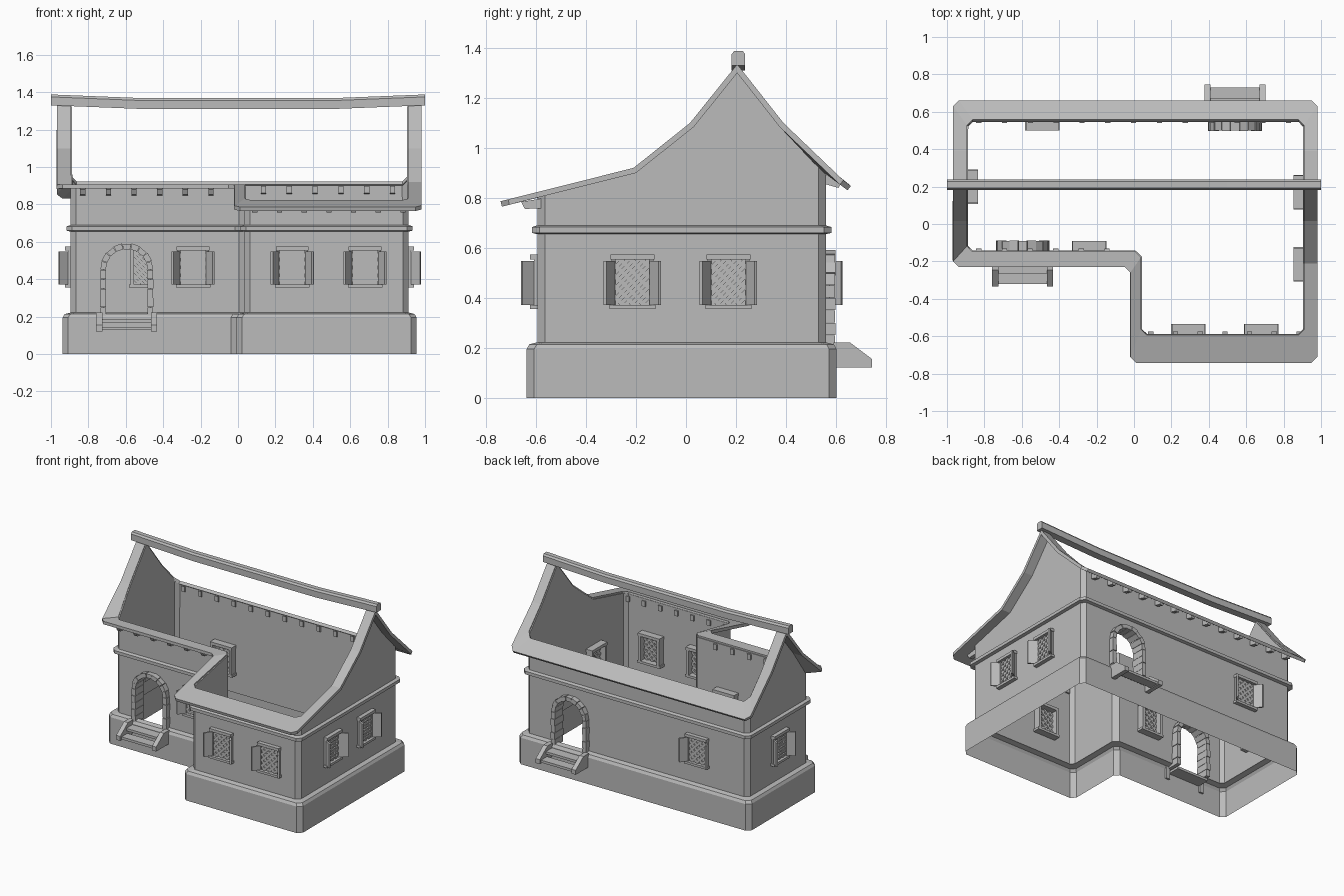
import bpy, bmesh, math
from mathutils import Matrix, Vector

cube = bpy.data.objects.get("Cube")
if cube:
    bpy.data.objects.remove(cube, do_unlink=True)

stone = bpy.data.materials.new("plain_grey")
stone.use_nodes = True
GREY = (0.5, 0.5, 0.5, 1)
stone.diffuse_color = GREY
stone.node_tree.nodes["Principled BSDF"].inputs["Base Color"].default_value = GREY

# Roof section as (y, height)
SLOPE = [(-0.744, 0.786), (-0.21, 0.92), (0.016, 1.10), (0.205, 1.335),
         (0.39, 1.10), (0.556, 0.925), (0.66, 0.848)]


def roof_z(x, y):
    y = min(max(y, SLOPE[0][0]), SLOPE[-1][0])
    for (a, za), (b, zb) in zip(SLOPE, SLOPE[1:]):
        if y <= b:
            z = za + (zb - za) * (y - a) / (b - a)
            break
    # the shallow eave over the recessed entrance stays level
    return min(z, 0.907) if x < 0.5 and y < -0.1 else z


def finish(bm, name, matrix=Matrix(), normals=True):
    if normals:
        bmesh.ops.recalc_face_normals(bm, faces=bm.faces)
    mesh = bpy.data.meshes.new(name)
    bm.to_mesh(mesh)
    bm.free()
    mesh.materials.append(stone)
    ob = bpy.data.objects.new(name, mesh)
    ob.matrix_world = matrix
    bpy.context.collection.objects.link(ob)
    return ob


def prism(bm, pts, lo, hi, axis):
    """Extrude a 2D polygon along axis; pts hold the two other coordinates."""
    rings = []
    for d in (lo, hi):
        ring = []
        for p in pts:
            co = list(p)
            co.insert(axis, d)
            ring.append(bm.verts.new(co))
        rings.append(ring)
    a, b = rings
    n = len(pts)
    bm.faces.new(a)
    bm.faces.new(b[::-1])
    for i in range(n):
        bm.faces.new((a[i], b[i], b[(i + 1) % n], a[(i + 1) % n]))


def box(bm, x0, x1, y0, y1, z0, z1):
    prism(bm, [(x0, y0), (x1, y0), (x1, y1), (x0, y1)], z0, z1, 2)


# L-shaped plan: left, step, right, front, porch and back wall positions
LEFT, STEP, RIGHT, FRONT, PORCH, BACK = -0.895, 0.035, 0.912, -0.595, -0.15, 0.56


def outline(left, step, right, front, porch, back, c=0.03):
    corners = [Vector(p) for p in ((left, porch), (step, porch), (step, front),
                                   (right, front), (right, back), (left, back))]
    pts = []
    for i, p in enumerate(corners):
        for q in (corners[i - 1], corners[(i + 1) % 6]):
            pts.append(tuple(p + (q - p).normalized() * c))
        # gable breaks on the two end walls
        if i == 3:
            pts += [(right, y) for y, z in SLOPE[1:5]]
        if i == 5:
            pts += [(left, y) for y, z in SLOPE[4:1:-1]]
    return pts


def grown(o):
    return outline(LEFT - o, STEP - o, RIGHT + o, FRONT - o, PORCH - o, BACK + o)


def skin(name, loops, thick=0):
    bm = bmesh.new()
    rings = [[bm.verts.new(p) for p in loop] for loop in loops]
    n = len(rings[0])
    for a, b in zip(rings, rings[1:]):
        for i in range(n):
            j = (i + 1) % n
            bm.faces.new((a[i], a[j], b[j], b[i]))
    ob = finish(bm, name, normals=False)
    if thick:
        mod = ob.modifiers.new("thickness", "SOLIDIFY")
        mod.thickness = thick
        mod.offset = -1
        mod.use_even_offset = True
    return ob


def level(o, z):
    return [(x, y, z) for x, y in grown(o)]


# Shell: plinth, walls, string course and roof verge
skin("plinth", [level(0.043, 0), level(0.043, 0.195), level(0.032, 0.214), level(0, 0.222)])
walls = skin("walls", [level(0, 0.222), [(x, y, roof_z(x, y) - 0.012) for x, y in grown(0)]], 0.008)
skin("string_course", [level(0, 0.655), level(0.022, 0.66), level(0.022, 0.683), level(0, 0.69)])
verge = outline(-0.967, -0.02, 0.98, -0.742, -0.23, 0.66)
skin("roof_verge", [[(x, y, roof_z(x, y)) for x, y in verge],
                    [(x, y, roof_z(x, y)) for x, y in grown(-0.002)]], 0.022)

# Ridge beam, lifting toward both ends
bm = bmesh.new()
section = [(0.183, 0), (0.237, 0), (0.237, 0.045), (0.227, 0.058), (0.193, 0.058), (0.183, 0.045)]
stations = [(-1, 1.33), (-0.5, 1.31), (0.5, 1.31), (1, 1.33)]
rings = [[bm.verts.new((x, y, z + dz)) for y, dz in section] for x, z in stations]
for a, b in zip(rings, rings[1:]):
    for i in range(6):
        bm.faces.new((a[i], a[(i + 1) % 6], b[(i + 1) % 6], b[i]))
bm.faces.new(rings[0])
bm.faces.new(rings[-1])
finish(bm, "ridge_beam")


# Rafter tails under the eaves
def rafters(name, xs, y, out, z, rise):
    bm = bmesh.new()
    for x in xs:
        pts = [(y - out * 0.02, z), (y + out * 0.065, z - rise * 0.7),
               (y + out * 0.05, z - 0.03 - rise * 0.6), (y - out * 0.02, z - 0.04)]
        prism(bm, pts, x - 0.014, x + 0.014, 0)
    finish(bm, name)


rafters("porch_rafters", [-0.145 - 0.137 * i for i in range(6)], PORCH, -1, 0.888, 0.01)
rafters("front_rafters", [0.09 + 0.132 * i for i in range(7)], FRONT, -1, 0.798, 0.02)
rafters("back_rafters", [-0.83 + 0.138 * i for i in range(13)], BACK, 1, 0.9, 0.05)


def place(x, y, degrees):
    return Matrix.Translation((x, y, 0)) @ Matrix.Rotation(math.radians(degrees), 4, "Z")


# Windows: local -y points outward from the wall
def window(name, x, y, degrees):
    bm = bmesh.new()
    box(bm, -0.07, 0.07, -0.004, 0.012, 0.37, 0.56)
    for s in (-1, 1):
        box(bm, s * 0.066, s * 0.084, -0.014, 0.06, 0.365, 0.56)
        # open shutter
        prism(bm, [(s * 0.066, -0.008), (s * 0.078, -0.008), (s * 0.115, -0.06), (s * 0.104, -0.066)],
              0.372, 0.548, 2)
    box(bm, -0.088, 0.088, -0.03, 0.06, 0.553, 0.574)
    box(bm, -0.092, 0.092, -0.03, 0.06, 0.355, 0.372)
    # diagonal lattice on both faces of the pane
    w, h, mid = 0.067, 0.092, 0.463
    for s in (-1, 1):
        for k in range(-3, 4):
            c = k * 0.042
            x0, x1 = max(-w, c - h), min(w, c + h)
            z0, z1 = mid + s * (x0 - c), mid + s * (x1 - c)
            t = 0.006
            bar = [(x0 - t, z0 + s * t), (x0 + t, z0 - s * t), (x1 + t, z1 - s * t), (x1 - t, z1 + s * t)]
            prism(bm, bar, -0.011 - s * 0.001, 0.02 + s * 0.001, 1)
    finish(bm, name, place(x, y, degrees))


window("porch_window", -0.24, PORCH, 0)
window("front_window_a", 0.29, FRONT, 0)
window("front_window_b", 0.68, FRONT, 0)
window("left_window_a", RIGHT, -0.215, 90)
window("left_window_b", RIGHT, 0.17, 90)
window("back_window", -0.49, BACK, 180)
window("right_window", LEFT, 0.2, -90)


# Arched doorways with stone surrounds and steps
def arc(r, a):
    return (r * math.cos(a), 0.45 + r * math.sin(a))


def doorway(name, x, y, degrees):
    spot = place(x, y, degrees)
    inner, outer = 0.112, 0.141
    bm = bmesh.new()
    arch = [arc(0.125, math.pi * i / 12) for i in range(13)]
    prism(bm, arch + [(-0.125, 0.1), (0.125, 0.1)], -0.1, 0.1, 1)
    cutter = finish(bm, name + "_cutter", spot)
    cutter.hide_render = True
    cutter.hide_set(True)
    cut = walls.modifiers.new(name, "BOOLEAN")
    cut.operation = "DIFFERENCE"
    cut.solver = "EXACT"
    cut.object = cutter

    bm = bmesh.new()
    stones = 9
    for i in range(stones):
        a, b = math.pi * (i + 0.03) / stones, math.pi * (i + 0.97) / stones
        grow = 0.003 * (i % 2)
        prism(bm, [arc(inner, a), arc(outer + grow, a), arc(outer + grow, b), arc(inner, b)],
              -0.036 - grow, 0.06 + grow, 1)
    for s in (-1, 1):
        for i in range(5):
            grow = 0.003 * (i % 2)
            z = 0.2 + 0.05 * i
            box(bm, s * inner, s * (outer + grow), -0.036 - grow, 0.06 + grow, z + 0.001, z + 0.049)
    finish(bm, name + "_surround", spot)

    bm = bmesh.new()
    for s in (-1, 1):
        side = [(-0.03, 0.222), (-0.095, 0.222), (-0.185, 0.155), (-0.185, 0.122), (-0.03, 0.122)]
        prism(bm, side, s * 0.13, s * 0.163, 0)
    box(bm, -0.13, 0.13, -0.115, 0.05, 0.17, 0.188)
    box(bm, -0.13, 0.13, -0.17, -0.1, 0.128, 0.146)
    finish(bm, name + "_steps", spot)


doorway("front_door", -0.595, PORCH, 0)
doorway("back_door", 0.54, BACK, 180)
